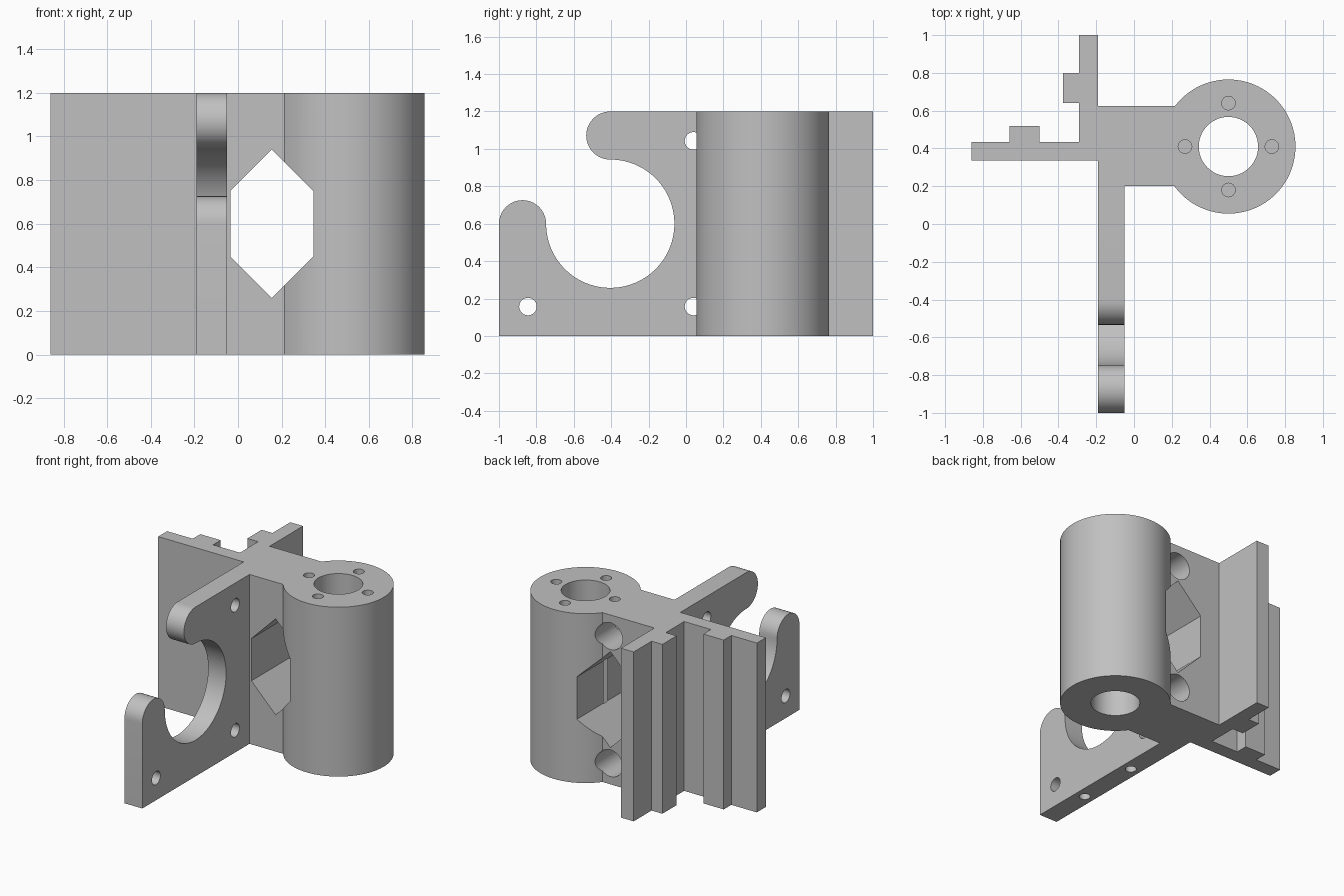
import bpy, bmesh
from math import radians, cos, sin, atan2, degrees, sqrt

cube = bpy.data.objects.get("Cube")
if cube:
    bpy.data.objects.remove(cube, do_unlink=True)

HEIGHT = 1.2
grey = bpy.data.materials.new("light_grey")
grey.use_nodes = True
colour = (0.53, 0.53, 0.53, 1)
grey.diffuse_color = colour
grey.node_tree.nodes["Principled BSDF"].inputs["Base Color"].default_value = colour


def arc(cx, cy, r, start, end, steps):
    """Points along an arc, angles in degrees."""
    angles = [radians(start + (end - start) * i / steps) for i in range(steps + 1)]
    return [(cx + r * cos(a), cy + r * sin(a)) for a in angles]


def circle(cx, cy, r, steps=40):
    return arc(cx, cy, r, 0, 360, steps)[:-1]


def prism(name, points, axis, low, high):
    """Extrude a closed profile along one axis."""
    place = {"x": lambda u, v, w: (w, u, v),
             "y": lambda u, v, w: (u, w, v),
             "z": lambda u, v, w: (u, v, w)}[axis]
    bm = bmesh.new()
    a = [bm.verts.new(place(u, v, low)) for u, v in points]
    b = [bm.verts.new(place(u, v, high)) for u, v in points]
    bm.faces.new(a)
    bm.faces.new(b)
    n = len(points)
    for i in range(n):
        j = (i + 1) % n
        bm.faces.new((a[i], a[j], b[j], b[i]))
    bmesh.ops.recalc_face_normals(bm, faces=bm.faces)
    mesh = bpy.data.meshes.new(name)
    bm.to_mesh(mesh)
    bm.free()
    mesh.materials.append(grey)
    obj = bpy.data.objects.new(name, mesh)
    bpy.context.collection.objects.link(obj)
    return obj


def combine(target, other, operation):
    """Apply a boolean and discard the second object."""
    other.hide_render = True
    mod = target.modifiers.new("combine", "BOOLEAN")
    mod.operation = operation
    mod.solver = "EXACT"
    mod.object = other
    bpy.context.view_layer.objects.active = target
    bpy.ops.object.modifier_apply(modifier=mod.name)
    bpy.data.objects.remove(other, do_unlink=True)


# Body: tube, bridge and two ribbed rail flanges in one footprint
tx, ty, tr = 0.5, 0.41, 0.355
front, back = 0.2, 0.625
start = degrees(atan2(front - ty, -sqrt(tr**2 - (front - ty)**2)))
end = degrees(atan2(back - ty, -sqrt(tr**2 - (back - ty)**2)))
footprint = [(-0.19, front)] + arc(tx, ty, tr, start, end, 72) + [
    (-0.19, back), (-0.19, 1.0), (-0.29, 1.0), (-0.29, 0.8), (-0.375, 0.8),
    (-0.375, 0.64), (-0.29, 0.64), (-0.29, 0.435), (-0.5, 0.435), (-0.5, 0.52),
    (-0.66, 0.52), (-0.66, 0.435), (-0.86, 0.435), (-0.86, 0.335), (-0.19, 0.335)]
body = prism("mount_bracket", footprint, "z", 0, HEIGHT)

# Side plate with a large open hook cut-out
my, mz, mr = -0.405, 0.6, 0.343
tip = (HEIGHT - mz - mr) / 2
post = (1 + my - mr) / 2
hook = [(-1, 0)]
hook += arc(-1 + post, mz, post, 180, 0, 20)
hook += arc(my, mz, mr, 180, 450, 60)[1:]
hook += arc(my, HEIGHT - tip, tip, 270, 90, 24)[1:]
hook += [(0.3, HEIGHT), (0.3, 0)]
combine(body, prism("side_plate", hook, "x", -0.19, -0.05), "UNION")

# Hexagonal window through the bridge and tube wall
wx, half = 0.155, 0.19
window = [(wx, 0.94), (wx + half, 0.75), (wx + half, 0.45),
          (wx, 0.26), (wx - half, 0.45), (wx - half, 0.75)]
cutters = [prism("window_cutter", window, "y", -0.2, 1.2)]

# Tube bore and the blind screw holes around it
cutters.append(prism("bore_cutter", circle(tx, ty, 0.157, 56), "z", -0.1, 1.3))
for dx, dy in ((1, 0), (-1, 0), (0, 1), (0, -1)):
    hole = circle(tx + 0.23 * dx, ty + 0.23 * dy, 0.036, 24)
    cutters.append(prism("screw_cutter", hole, "z", 0.95, 1.3))

# Bolt holes across the side plate
for y, z in ((-0.845, 0.157), (0.04, 0.157), (0.04, 1.043)):
    cutters.append(prism("bolt_cutter", circle(y, z, 0.047, 28), "x", -0.3, 0.1))

# Blind holes in the underside of the side plate
for side in (-1, 1):
    hole = circle(-0.12, my + 0.23 * side, 0.036, 24)
    cutters.append(prism("underside_cutter", hole, "z", -0.1, 0.2))

# Large blind pockets in the back of the bridge
for z in (0.15, 1.05):
    cutters.append(prism("pocket_cutter", circle(wx, z, 0.095), "y", 0.4, 0.9))

for cutter in cutters:
    combine(body, cutter, "DIFFERENCE")

# Smooth the round walls, keep the machined edges crisp
bpy.ops.object.select_all(action="DESELECT")
body.select_set(True)
bpy.context.view_layer.objects.active = body
bpy.ops.object.shade_smooth_by_angle(angle=radians(30))
